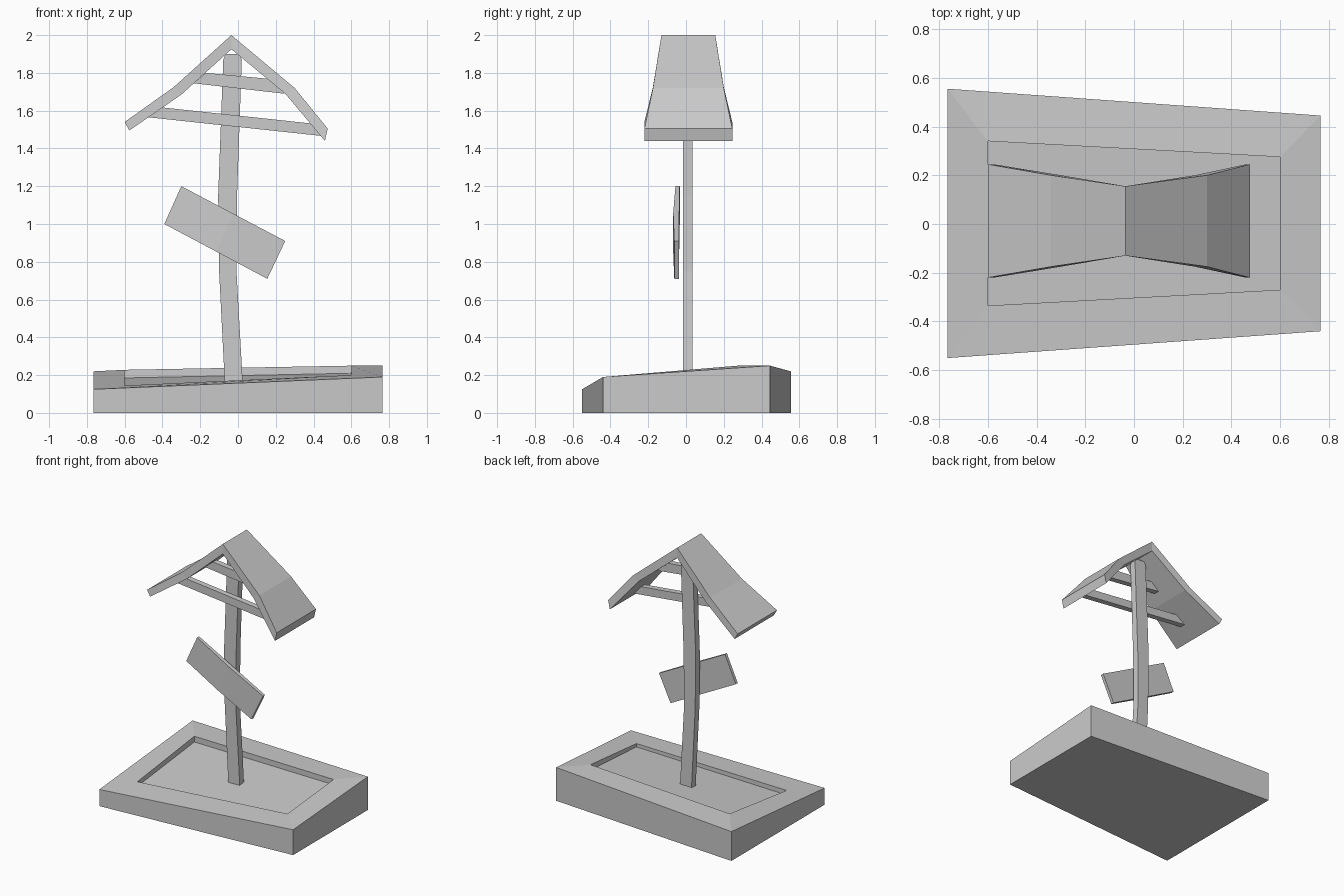
import bpy, bmesh

cube = bpy.data.objects.get("Cube")
if cube:
    bpy.data.objects.remove(cube, do_unlink=True)

grey = bpy.data.materials.new("plain grey")
grey.use_nodes = True
grey.diffuse_color = (0.6, 0.6, 0.6, 1)
grey.node_tree.nodes["Principled BSDF"].inputs["Base Color"].default_value = (0.6, 0.6, 0.6, 1)


def loft(name, rings):
    """Skin a row of four-point rings and cap both ends."""
    bm = bmesh.new()
    loops = [[bm.verts.new(p) for p in ring] for ring in rings]
    for a, b in zip(loops, loops[1:]):
        for i in range(4):
            j = (i + 1) % 4
            bm.faces.new((a[i], a[j], b[j], b[i]))
    bm.faces.new(loops[0][::-1])
    bm.faces.new(loops[-1])
    bmesh.ops.recalc_face_normals(bm, faces=bm.faces)
    mesh = bpy.data.meshes.new(name)
    bm.to_mesh(mesh)
    bm.free()
    mesh.materials.append(grey)
    obj = bpy.data.objects.new(name, mesh)
    bpy.context.collection.objects.link(obj)
    return obj


def section(top, bottom, front, back):
    """Ring across a plank, from its upper and lower (x, z) points."""
    return [(top[0], front, top[1]), (top[0], back, top[1]),
            (bottom[0], back, bottom[1]), (bottom[0], front, bottom[1])]


# Base: skewed slab with a sloping rim and a sunken floor
outer = [(-.765, -.55), (.765, -.44), (.765, .445), (-.765, .555)]
inner = [(-.6, -.335), (.6, -.27), (.6, .275), (-.6, .34)]


def level(plan, heights):
    return [(x, y, z) for (x, y), z in zip(plan, heights)]


loft("base", [level(outer, [0] * 4),
              level(outer, (.125, .19, .25, .22)),
              level(inner, (.145, .2, .25, .228)),
              level(inner, (.11, .175, .21, .185))])

# Post: slightly bowed, with a chamfered top
post = [(.16, -.07, .025), (.75, -.1, -.008), (1.15, -.105, -.005),
        (1.87, -.078, .02), (1.9, -.065, .008)]
loft("post", [[(l, -.015, z), (r, -.015, z), (r, .035, z), (l, .035, z)]
              for z, l, r in post])

# Roof: bent planks that flare toward the eaves
loft("roof", [
    section((-.6, 1.54), (-.575, 1.495), -.22, .245),
    section((-.34, 1.725), (-.3, 1.685), -.175, .2),
    section((-.035, 2.0), (-.035, 1.925), -.13, .155),
    section((.3, 1.72), (.25, 1.69), -.175, .2),
    section((.475, 1.505), (.46, 1.44), -.22, .245)])

# Tie beams under the roof, in front of the post
loft("upper_beam", [section((-.17, 1.8), (-.235, 1.745), -.055, -.012),
                    section((.2, 1.765), (.245, 1.69), -.055, -.012)])
loft("lower_beam", [section((-.4, 1.617), (-.475, 1.565), -.055, -.012),
                    section((.38, 1.533), (.455, 1.465), -.055, -.012)])

# Sign board: tilted, thicker in the middle
loft("sign_board", [
    section((-.3, 1.2), (-.39, 1.0), -.056, -.033),
    section((-.025, 1.055), (-.117, .855), -.068, -.036),
    section((.25, .91), (.155, .71), -.062, -.038)])
